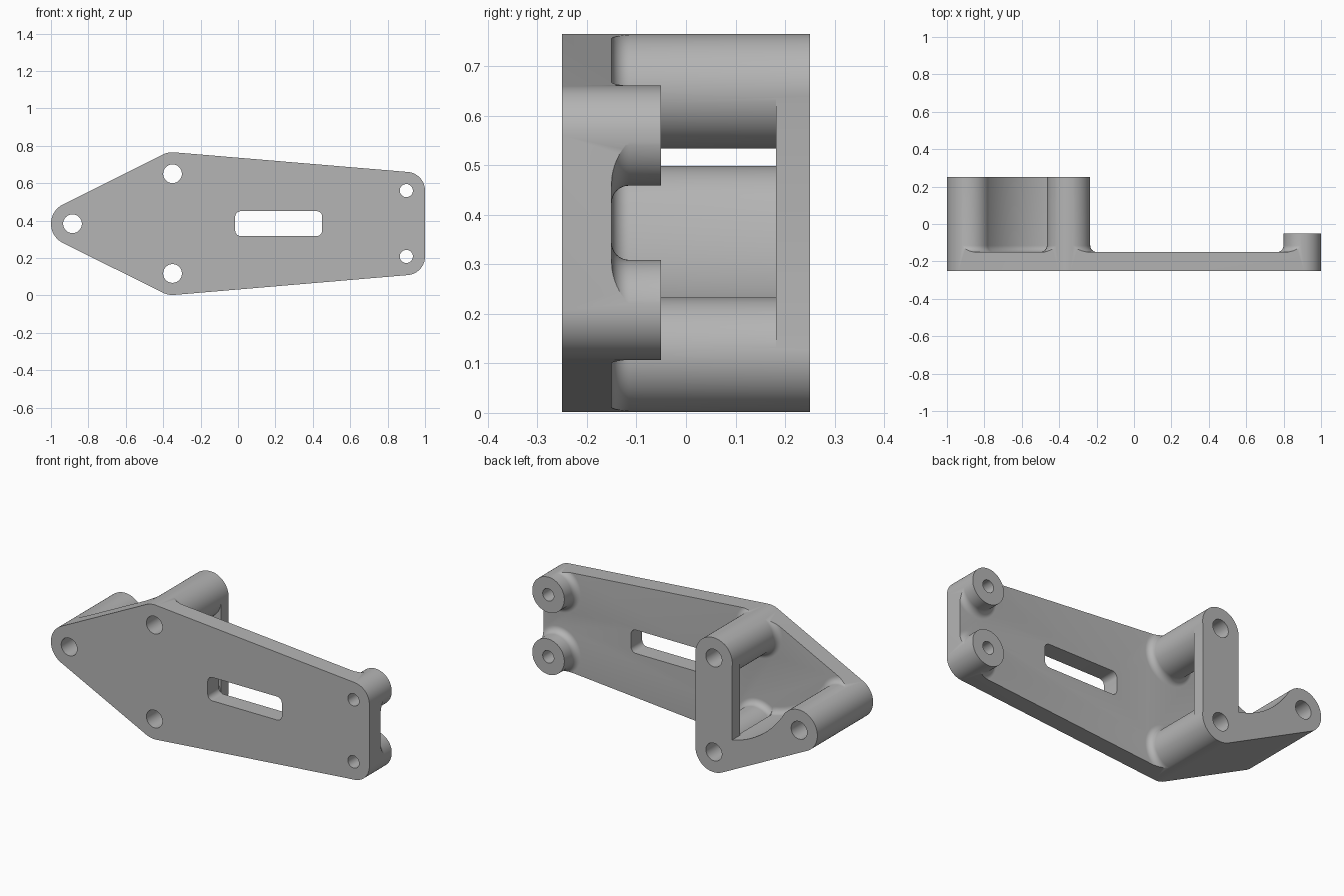
import bpy, bmesh
from math import sin, cos, pi
from mathutils import Vector
from mathutils.geometry import convex_hull_2d, interpolate_bezier

cube = bpy.data.objects.get("Cube")
if cube:
    bpy.data.objects.remove(cube, do_unlink=True)

FRONT, PLATE_BACK, REAR = -0.25, -0.15, 0.25
FILLET = 0.035
NOSE, TOP, BOTTOM = (-0.885, 0.383), (-0.35, 0.65), (-0.35, 0.117)
TALL = [NOSE, TOP, BOTTOM]
SHORT = [(0.9, 0.56), (0.9, 0.208)]
R_TALL, R_SHORT = 0.115, 0.1

metal = bpy.data.materials.new("grey metal")
metal.use_nodes = True
grey = (0.46, 0.46, 0.46, 1)
metal.diffuse_color = grey
metal.node_tree.nodes["Principled BSDF"].inputs["Base Color"].default_value = grey


def circle(c, r, n=64):
    return [(c[0] + r * cos(2 * pi * i / n), c[1] + r * sin(2 * pi * i / n)) for i in range(n)]


def hull(discs):
    pts = [Vector(p) for c, r in discs for p in circle(c, r)]
    return [tuple(pts[i]) for i in convex_hull_2d(pts)]


def loft(name, layers):
    """Solid through xz outlines stacked along y."""
    bm = bmesh.new()
    rings = [[bm.verts.new((x, y, z)) for x, z in pts] for y, pts in layers]
    n = len(rings[0])
    for a, b in zip(rings, rings[1:]):
        for i in range(n):
            j = (i + 1) % n
            bm.faces.new((a[i], a[j], b[j], b[i]))
    bm.faces.new(rings[0])
    bm.faces.new(rings[-1])
    bmesh.ops.recalc_face_normals(bm, faces=bm.faces)
    mesh = bpy.data.meshes.new(name)
    bm.to_mesh(mesh)
    bm.free()
    mesh.materials.append(metal)
    obj = bpy.data.objects.new(name, mesh)
    bpy.context.collection.objects.link(obj)
    return obj


def prism(name, pts, y0, y1):
    return loft(name, [(y0, pts), (y1, pts)])


def flared(name, outline, end):
    """Post whose outline(offset) widens into a fillet at the plate."""
    layers = [(PLATE_BACK - 0.05, outline(FILLET))]
    for i in range(9):
        t = i / 8 * pi / 2
        layers.append((PLATE_BACK + FILLET * (1 - cos(t)), outline(FILLET * (1 - sin(t)))))
    layers.append((end, outline(0)))
    return loft(name, layers)


def combine(target, tool, operation):
    bpy.context.view_layer.objects.active = target
    mod = target.modifiers.new(operation, 'BOOLEAN')
    mod.operation, mod.solver, mod.object = operation, 'EXACT', tool
    bpy.ops.object.modifier_apply(modifier=mod.name)
    bpy.data.objects.remove(tool, do_unlink=True)


# Oversized plate, trimmed to the outline later
bracket = prism("bracket", [(-1.2, -0.2), (1.2, -0.2), (1.2, 1), (-1.2, 1)], -0.3, PLATE_BACK)

# Mounting bosses
for c in TALL:
    combine(bracket, flared("tall_boss", lambda d: circle(c, R_TALL + 0.001 + d), 0.3), 'UNION')
for c in SHORT:
    combine(bracket, flared("short_boss", lambda d: circle(c, R_SHORT + 0.001 + d), -0.05), 'UNION')

# Lower wall with a hollow curved inner side
arc = interpolate_bezier(Vector((-0.45, 0.213)), Vector((-0.58, 0.235)),
                         Vector((-0.70, 0.31)), Vector((-0.785, 0.44)), 20)


def wall_outline(d):
    pts = []
    for i, p in enumerate(arc):
        t = (arc[min(i + 1, 19)] - arc[max(i - 1, 0)]).normalized()
        pts.append((p.x + t.y * d, p.y - t.x * d))
    return pts + [NOSE, (-1.1, 0.1), (-0.9, -0.1), (-0.35, -0.1), BOTTOM]


wall = flared("lower_wall", wall_outline, 0.3)
combine(bracket, wall, 'UNION')

# Rear bar joining the upper and lower bosses
bar = prism("rear_bar", hull([(TOP, R_TALL), (BOTTOM, R_TALL)]), 0.182, 0.32)
combine(bracket, bar, 'UNION')

# Trim everything to the tapered outline
outline = hull([(c, R_TALL) for c in TALL] + [(c, R_SHORT) for c in SHORT])
combine(bracket, prism("outline", outline, FRONT, REAR), 'INTERSECT')

# Bolt holes and rounded slot
for c in TALL:
    combine(bracket, prism("hole", circle(c, 0.05, 48), -0.4, 0.4), 'DIFFERENCE')
for c in SHORT:
    combine(bracket, prism("hole", circle(c, 0.035, 48), -0.4, 0.4), 'DIFFERENCE')
slot = hull([((x, z), 0.03) for x in (0.015, 0.42) for z in (0.347, 0.42)])
combine(bracket, prism("slot", slot, -0.4, 0.4), 'DIFFERENCE')

# Smooth curved faces, sharp edges
bpy.ops.object.select_all(action='DESELECT')
bracket.select_set(True)
bpy.context.view_layer.objects.active = bracket
bpy.ops.object.shade_smooth_by_angle(angle=0.5)
